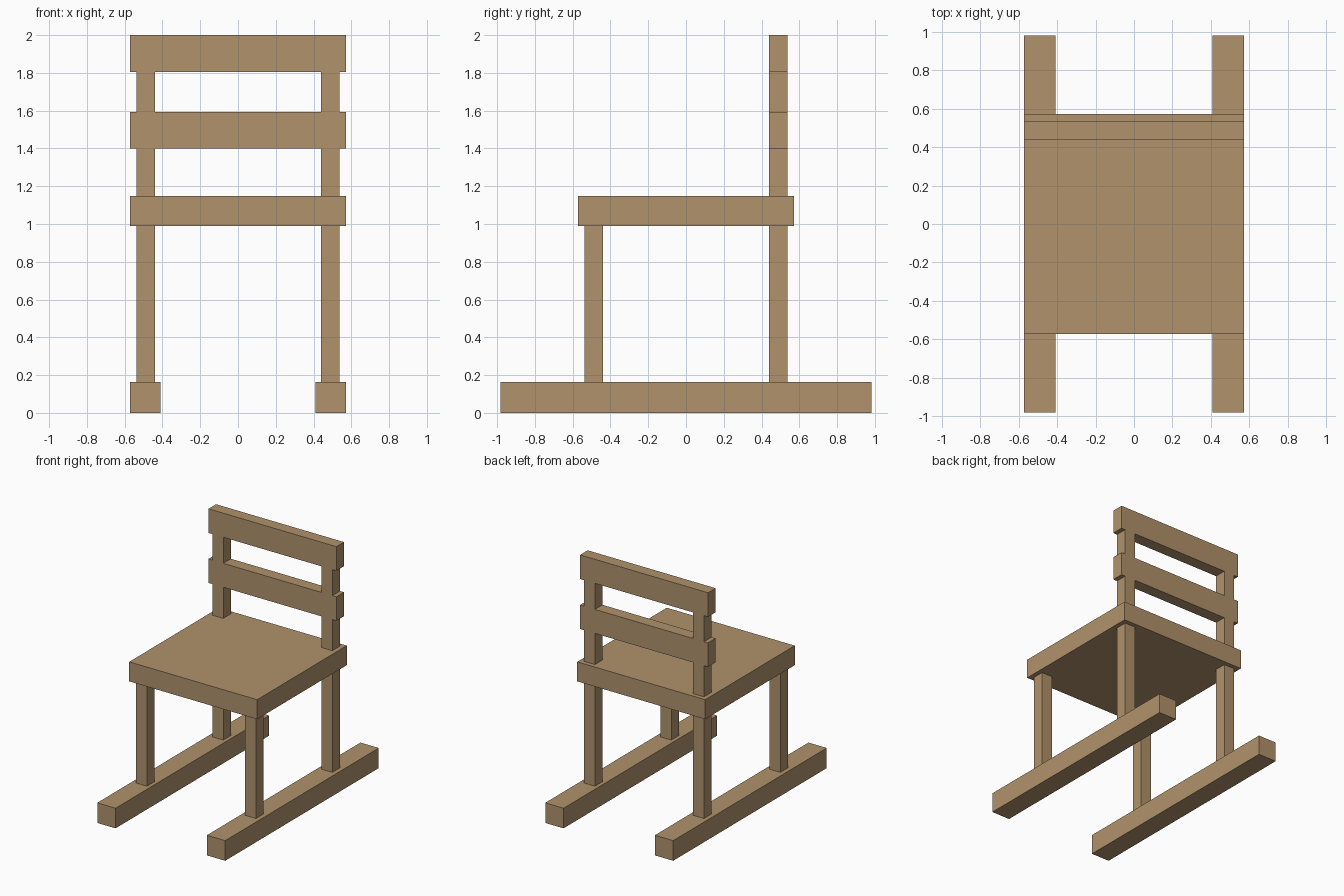
import bpy
import bmesh
from mathutils import Vector

cube = bpy.data.objects.get("Cube")
if cube:
    bpy.data.objects.remove(cube, do_unlink=True)

# Single wood colour
wood = bpy.data.materials.new("light_wood")
wood.use_nodes = True
colour = (0.434, 0.287, 0.150, 1.0)
wood.diffuse_color = colour
wood.node_tree.nodes["Principled BSDF"].inputs["Base Color"].default_value = colour


def box(name, x, y, z):
    """Add a box from its (low, high) extent along each axis."""
    low, high = (Vector(c) for c in zip(x, y, z))
    bm = bmesh.new()
    bmesh.ops.create_cube(bm, size=1)
    bmesh.ops.scale(bm, vec=high - low, verts=bm.verts)
    bmesh.ops.translate(bm, vec=(low + high) / 2, verts=bm.verts)
    mesh = bpy.data.meshes.new(name)
    bm.to_mesh(mesh)
    bm.free()
    mesh.materials.append(wood)
    obj = bpy.data.objects.new(name, mesh)
    bpy.context.collection.objects.link(obj)
    return obj


def span(sign, inner, outer):
    """Extent on the chosen side of the centre plane."""
    return sorted((sign * inner, sign * outer))


HALF = 0.573                    # half width of seat and rails
POST_IN, POST_OUT = 0.44, 0.537
RUNNER_TOP = 0.163
SEAT_LOW, SEAT_TOP = 0.99, 1.148
RAILS = {"lower_back_rail": (1.40, 1.594), "upper_back_rail": (1.805, 2.0)}

# Seat slab
box("seat", (-HALF, HALF), (-HALF, HALF), (SEAT_LOW, SEAT_TOP))

# Runners, legs and back posts on each side
for side, sign in (("left", 1), ("right", -1)):
    post_x = span(sign, POST_IN, POST_OUT)
    box(side + "_runner", span(sign, 0.409, HALF), (-0.982, 0.982), (0, RUNNER_TOP))
    for end, direction in (("front", -1), ("back", 1)):
        box(f"{side}_{end}_leg", post_x, span(direction, POST_IN, POST_OUT),
            (RUNNER_TOP, SEAT_LOW))
    # Post sections fill the gaps below each rail
    bottom = SEAT_TOP
    for rail, (low, high) in RAILS.items():
        box(f"{side}_post_below_{rail}", post_x, (POST_IN, POST_OUT), (bottom, low))
        bottom = high

# Horizontal back rails
for rail, extent in RAILS.items():
    box(rail, (-HALF, HALF), (POST_IN, POST_OUT), extent)
